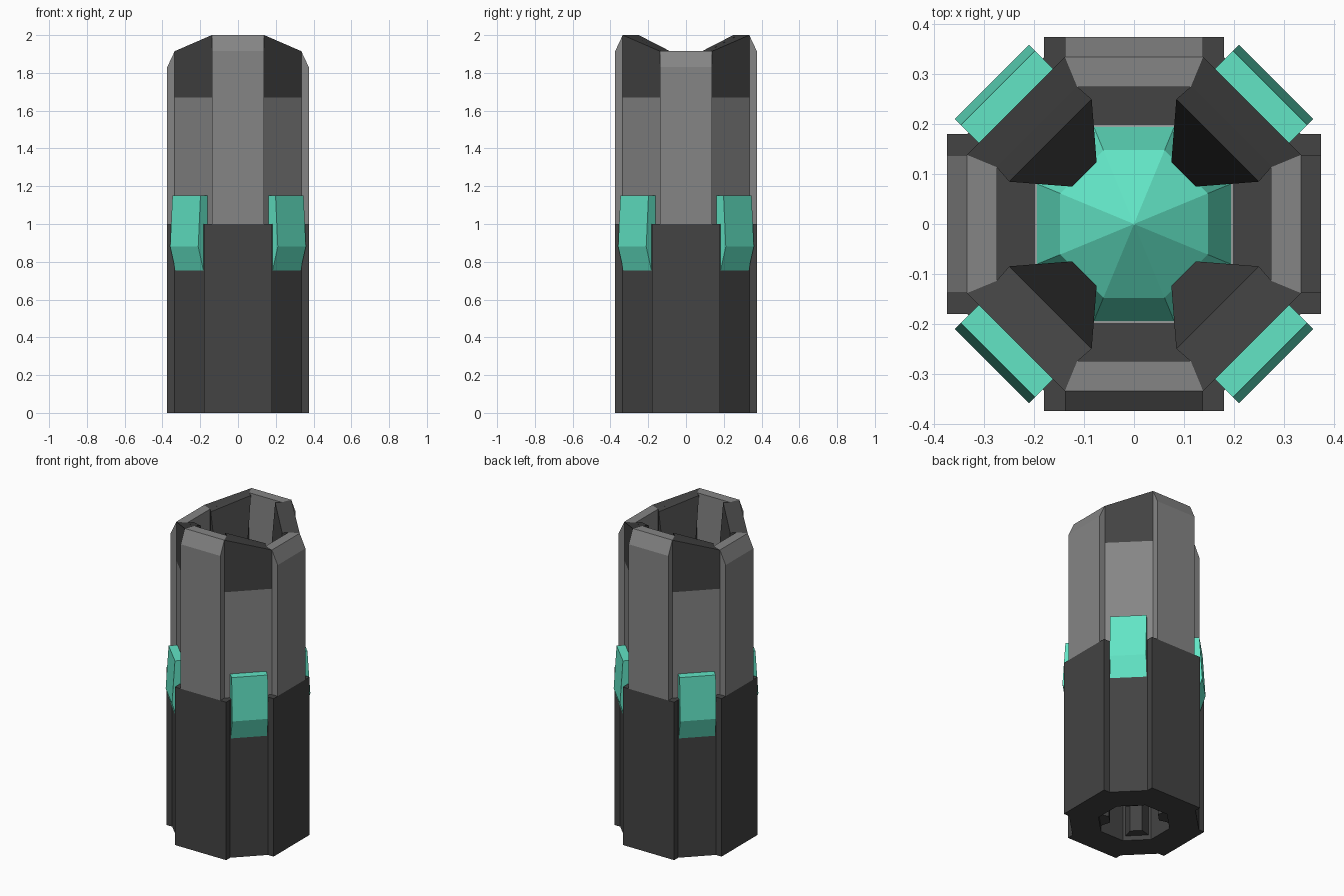
import bpy, bmesh, math
from mathutils import Matrix, Vector

if "Cube" in bpy.data.objects:
    bpy.data.objects.remove(bpy.data.objects["Cube"])


def material(name, color):
    m = bpy.data.materials.new(name)
    m.diffuse_color = (*color, 1)
    m.use_nodes = True
    m.node_tree.nodes["Principled BSDF"].inputs["Base Color"].default_value = m.diffuse_color
    return m


DARK = material("charcoal", (0.056, 0.056, 0.056))
GREY = material("mid grey", (0.235, 0.235, 0.235))
TEAL = material("teal", (0.122, 0.78, 0.56))
T8 = math.tan(math.pi / 8)
CARDINAL = (0, 90, 180, 270)
DIAGONAL = (45, 135, 225, 315)


def sym(*pairs):
    """Mirror (radius, half width) pairs into a closed outline."""
    return [(r, -t) for r, t in pairs] + [(r, t) for r, t in reversed(pairs)]


def loft(bm, rings, angle):
    """Skin rings of (radius, sideways, height) points, turned about z."""
    rot = Matrix.Rotation(math.radians(angle), 3, 'Z')
    vs = [[bm.verts.new(rot @ Vector(p)) for p in ring] for ring in rings]
    n = len(vs[0])
    bm.faces.new(vs[0][::-1])
    bm.faces.new(vs[-1])
    for a, b in zip(vs, vs[1:]):
        for i in range(n):
            j = (i + 1) % n
            bm.faces.new((a[i], a[j], b[j], b[i]))


def finish(bm, name, mat):
    bmesh.ops.recalc_face_normals(bm, faces=bm.faces[:])
    me = bpy.data.meshes.new(name)
    bm.to_mesh(me)
    bm.free()
    me.materials.append(mat)
    bpy.context.collection.objects.link(bpy.data.objects.new(name, me))


def at(outline, z):
    return [(r, t, z) for r, t in outline]


def top_of(angle):
    """Front and back walls are taller than the side walls."""
    return 2.0 if angle in (90, 270) else 1.915


# Lower body: hollow eight-sided casing with raised cardinal plates
bm = bmesh.new()
for a in CARDINAL:
    o = sym((0.197, 0.197 * T8), (0.335, 0.18), (0.375, 0.18))
    loft(bm, [at(o, 0), at(o, 1)], a)
for a in DIAGONAL:
    o = sym((0.197, 0.197 * T8), (0.364, 0.11))
    loft(bm, [at(o, 0), at(o, 1)], a)
finish(bm, "lower_casing", DARK)

# Ribs inside the lower bore
bm = bmesh.new()
for a in DIAGONAL:
    o = sym((0.141, 0.035), (0.21, 0.075))
    loft(bm, [at(o, 0.03), at(o, 1)], a)
finish(bm, "bore_ribs", DARK)

# Upper shell: cardinal walls run to the top, diagonal walls stop lower
ring = sym((0.275, 0.275 * T8), (0.335, 0.335 * T8))
bm = bmesh.new()
for a in CARDINAL:
    loft(bm, [at(ring, 1), at(ring, top_of(a))], a)
for a in DIAGONAL:
    loft(bm, [at(ring, 1), at(ring, 1.67)], a)
finish(bm, "upper_shell", GREY)

# Outer plates on the cardinal walls, sloped at the top
plate = sym((0.335, 0.335 * T8), (0.375, 0.335 * T8))
bm = bmesh.new()
for a in CARDINAL:
    top = [(r, t, top_of(a) - (0.085 if r > 0.35 else 0)) for r, t in plate]
    loft(bm, [at(plate, 1), top], a)
finish(bm, "upper_plates", GREY)


def sloped_top(outline, angle):
    """Top ring leaning from the tall walls to the low walls."""
    s = 1 if angle in (45, 225) else -1
    return [(r, t, 2.0 if t * s > 0 else 1.915) for r, t in outline]


# Dark caps on the diagonal walls
bm = bmesh.new()
for a in DIAGONAL:
    loft(bm, [at(ring, 1.67), sloped_top(ring, a)], a)
finish(bm, "corner_caps", DARK)

# Tapered wedges inside the diagonal walls
bm = bmesh.new()
for a in DIAGONAL:
    low = sym((0.141, 0.035), (0.277, 0.114))
    high = sym((0.237, 0.117), (0.277, 0.114))
    loft(bm, [at(low, 1), sloped_top(high, a)], a)
finish(bm, "inner_wedges", DARK)

# Teal clips over the joint
bm = bmesh.new()
for a in DIAGONAL:
    rings = [at(sym((0.33, 0.105), (r, 0.105)), z)
             for r, z in ((0.364, 0.755), (0.403, 0.88), (0.386, 1.15))]
    loft(bm, rings, a)
finish(bm, "joint_clips", TEAL)

# Glowing core: eight-sided bar with domed ends
bm = bmesh.new()
rings = []
for ap, z in ((0.002, 0.3), (0.148, 0.38), (0.195, 0.5),
              (0.195, 0.85), (0.148, 0.97), (0.002, 1.07)):
    R = ap / math.cos(math.pi / 8)
    rings.append([(R * math.cos((i + .5) * math.pi / 4),
                   R * math.sin((i + .5) * math.pi / 4), z) for i in range(8)])
loft(bm, rings, 0)
finish(bm, "core", TEAL)
